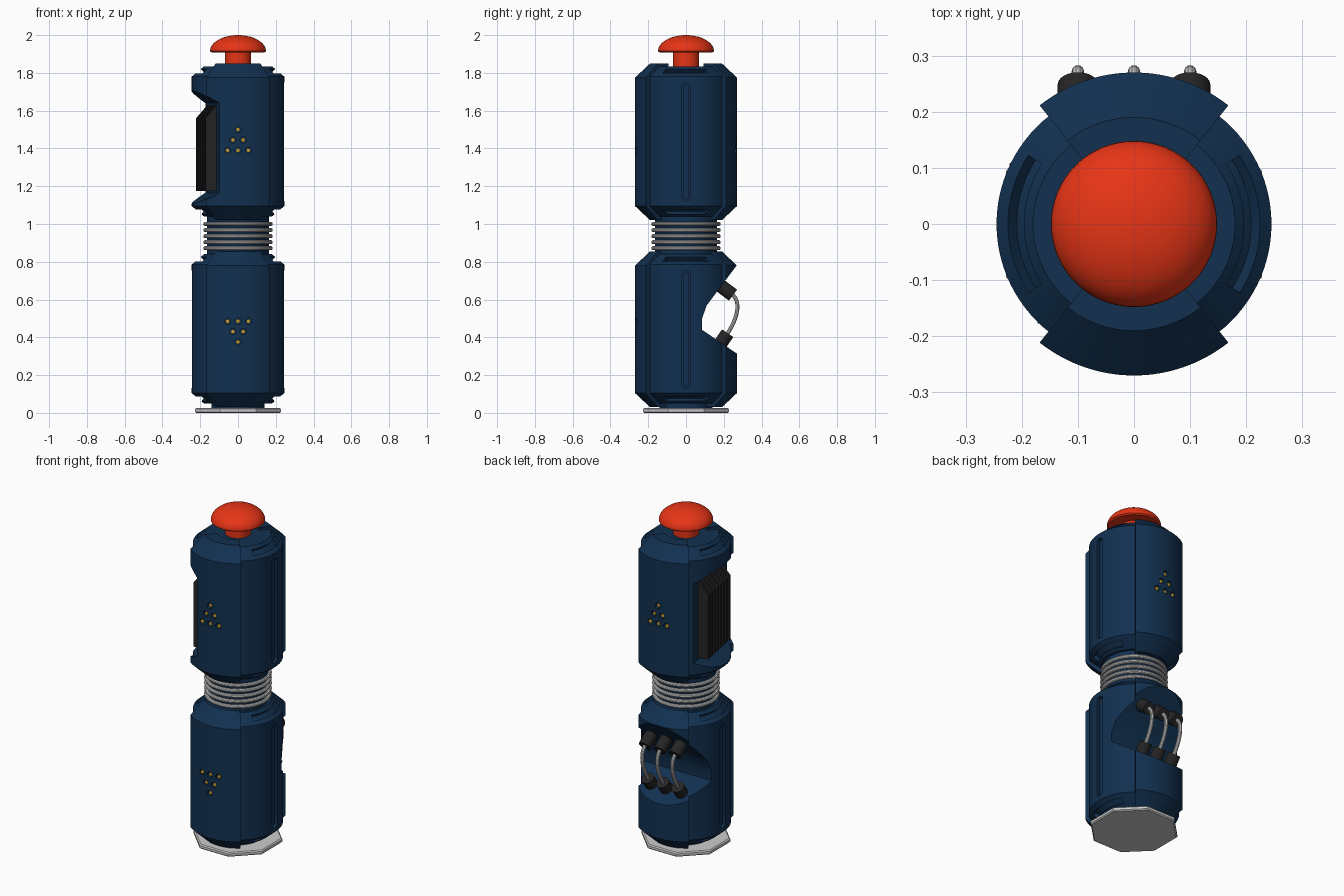
import bpy, bmesh
from math import sin, cos, pi, radians
from mathutils import Vector

if "Cube" in bpy.data.objects:
    bpy.data.objects.remove(bpy.data.objects["Cube"])


def material(name, rgb):
    m = bpy.data.materials.new(name)
    m.diffuse_color = (*rgb, 1)
    m.use_nodes = True
    m.node_tree.nodes["Principled BSDF"].inputs["Base Color"].default_value = m.diffuse_color
    return m


BLUE = material("navy_paint", (0.006, 0.03, 0.08))
RED = material("red_plastic", (0.8, 0.035, 0.008))
DARK = material("dark_rubber", (0.018, 0.018, 0.018))
GOLD = material("gold_pin", (0.6, 0.34, 0.03))


def lathe(bm, prof, a0=0, a1=2 * pi, n=96):
    """Revolve a closed (r, z) profile; capped when it is only a sector."""
    full = abs(a1 - a0 - 2 * pi) < 1e-6
    rings = []
    for i in range(n if full else n + 1):
        a = a0 + (a1 - a0) * i / n
        rings.append([bm.verts.new((r * cos(a), r * sin(a), z)) for r, z in prof])
    k = len(prof)
    for i in range(n):
        A, B = rings[i], rings[(i + 1) % len(rings)]
        for j in range(k):
            bm.faces.new((A[j], A[(j + 1) % k], B[(j + 1) % k], B[j]))
    if not full:
        bm.faces.new(rings[0])
        bm.faces.new(rings[-1])


def prism(bm, pts, lo, hi, place):
    """Extrude a 2D outline from lo to hi; place(u, v, w) gives the position."""
    A = [bm.verts.new(place(u, v, lo)) for u, v in pts]
    B = [bm.verts.new(place(u, v, hi)) for u, v in pts]
    bm.faces.new(A)
    bm.faces.new(B)
    for i in range(len(pts)):
        j = (i + 1) % len(pts)
        bm.faces.new((A[i], A[j], B[j], B[i]))


def circle(x, y, r, n=20):
    return [(x + r * cos(2 * pi * i / n), y + r * sin(2 * pi * i / n)) for i in range(n)]


def stadium(half, z0, z1, n=8):
    top = [(half * cos(pi * i / n), z1 - half + half * sin(pi * i / n)) for i in range(n + 1)]
    return top + [(-u, z0 + z1 - v) for u, v in top]


def finish(bm, name, mat=None):
    bmesh.ops.remove_doubles(bm, verts=bm.verts, dist=1e-5)
    bmesh.ops.recalc_face_normals(bm, faces=bm.faces)
    me = bpy.data.meshes.new(name)
    bm.to_mesh(me)
    bm.free()
    ob = bpy.data.objects.new(name, me)
    bpy.context.collection.objects.link(ob)
    if mat:
        me.materials.append(mat)
    return ob


def smooth(ob):
    bpy.ops.object.select_all(action='DESELECT')
    ob.select_set(True)
    bpy.context.view_layer.objects.active = ob
    bpy.ops.object.shade_smooth_by_angle(angle=radians(25))


def boolean(ob, other, op):
    bpy.context.view_layer.objects.active = ob
    m = ob.modifiers.new("bool", 'BOOLEAN')
    m.object, m.operation, m.solver = other, op, 'EXACT'
    bpy.ops.object.modifier_apply(modifier=m.name)
    bpy.data.objects.remove(other)


# direction the vent faces, and the horizontal direction along it
VA = radians(190)
VD, VT = Vector((cos(VA), sin(VA), 0)), Vector((-sin(VA), cos(VA), 0))


def vent_place(u, v, w):
    return VD * u + VT * w + Vector((0, 0, v))


def back_place(u, v, w):
    return (w, u, v)


def dots(z, flip):
    return [((i - row / 2) * 0.055, z + flip * (0.055 - row * 0.055))
            for row in range(3) for i in range(row + 1)]


# ---- two body halves: core, raised front/back panels, recesses ----
def build_body(name, z0, z1, dot_sets, slot_sides, notch, notch_w, place):
    bm = bmesh.new()
    lathe(bm, [(0, z0 + .02), (.18, z0 + .02), (.245, z0 + .075),
               (.245, z1 - .07), (.18, z1 - .015), (0, z1 - .015)])
    body = finish(bm, name, BLUE)
    bm = bmesh.new()
    for mid in (-90, 90):
        lathe(bm, [(.12, z0), (.19, z0), (.27, z0 + .075), (.27, z1 - .075), (.19, z1), (.12, z1)],
              radians(mid - 38.5), radians(mid + 38.5), 32)
    boolean(body, finish(bm, "panel_tmp"), 'UNION')
    bm = bmesh.new()
    prism(bm, notch, -notch_w, notch_w, place)
    boolean(body, finish(bm, "notch_tmp"), 'DIFFERENCE')
    bm = bmesh.new()
    for s in slot_sides:  # long grooves down the sides
        prism(bm, stadium(.024, z0 + .10, z1 - .10), .224, .3, lambda u, v, w: (s * w, u, v))
    for mid in (0, 180):  # curved slots in the bevels
        for base, sgn in ((z0, 1), (z1, -1)):
            prof = [(.209, .071), (.181, .047), (.215, .007), (.243, .031)]
            lathe(bm, [(r, base + sgn * h) for r, h in prof],
                  radians(mid - 33), radians(mid + 33), 20)
    for side, z, flip in dot_sets:
        for x, zz in dots(z, flip):
            prism(bm, circle(x, zz, .017), .25, .3, lambda u, v, w: (u, side * w, v))
    boolean(body, finish(bm, "detail_tmp"), 'DIFFERENCE')
    smooth(body)
    # raised strips inside the grooves
    bm = bmesh.new()
    for s in slot_sides:
        prism(bm, stadium(.014, z0 + .11, z1 - .11), .215, .234, lambda u, v, w: (s * w, u, v))
    finish(bm, name + "_groove_strips", BLUE)
    # gold pins in the holes
    bm = bmesh.new()
    for side, z, flip in dot_sets:
        for x, zz in dots(z, flip):
            prism(bm, circle(x, zz, .011), .24, .26, lambda u, v, w: (u, side * w, v))
    finish(bm, name + "_pins", GOLD)


build_body("lower_body", .03, .855, [(-1, .43, -1)], (1, -1),
           [(.32, .85), (.11, .57), (.085, .5), (.085, .44), (.32, .279)], .3, back_place)
build_body("upper_body", 1.02, 1.85, [(-1, 1.445, 1), (1, 1.445, 1)], (1,),
           [(.14, 1.165), (.14, 1.64), (.3, 1.74), (.3, 1.075)], .32, vent_place)

# ---- neck with metal rings ----
bm = bmesh.new()
lathe(bm, [(0, .81), (.165, .81), (.165, 1.06), (0, 1.06)])
smooth(finish(bm, "neck", BLUE))
bm = bmesh.new()
for i in range(5):
    lathe(bm, circle(.173, .872 + .032 * i, .011, 10), n=64)
smooth(finish(bm, "neck_rings"))

# ---- push button ----
dome = [(.148 * cos(pi / 2 * i / 14), 1.915 + .085 * sin(pi / 2 * i / 14)) for i in range(15)]
bm = bmesh.new()
lathe(bm, [(0, 1.8), (.07, 1.8), (.07, 1.912), (.14, 1.908)] + dome, n=64)
smooth(finish(bm, "push_button", RED))

# ---- octagonal base plate and its post ----
bm = bmesh.new()
lathe(bm, [(0, 0), (.24, 0), (.247, .006), (.247, .02), (.24, .026), (0, .026)],
      radians(22.5), radians(382.5), 8)
finish(bm, "base_plate")
bm = bmesh.new()
lathe(bm, [(0, .02), (.14, .02), (.14, .07), (0, .07)], n=48)
smooth(finish(bm, "base_post", BLUE))

# ---- vent fins ----
bm = bmesh.new()
fin = [(.13, 1.175), (.2, 1.175), (.2, 1.56), (.13, 1.64)]
for i in range(8):
    c = -.134 + i * .268 / 7
    prism(bm, fin, c - .011, c + .011, vent_place)
core = [(.13, 1.18), (.183, 1.18), (.183, 1.565), (.13, 1.625)]
prism(bm, core, -.14, .14, vent_place)
finish(bm, "vent_fins", DARK)

# ---- three hoses with end fittings in the rear recess ----
ends = [(Vector((0, .22, .645)), Vector((0, .8, -.6))),
        (Vector((0, .2, .392)), Vector((0, .566, .825)))]
for x in (-.1, 0, .1):
    off = Vector((x, 0, 0))
    bm = bmesh.new()
    for c, nrm in ends:
        side = Vector((1, 0, 0)).cross(nrm)
        prism(bm, circle(0, 0, .036, 24), -.05, .036,
              lambda u, v, w: off + c + Vector((u, 0, 0)) + side * v + nrm * w)
    smooth(finish(bm, "hose_fittings", DARK))
    (c0, n0), (c1, n1) = ends
    p = [c0 + n0 * .03, c0 + n0 * .092, c1 + n1 * .13, c1 + n1 * .03]
    bm = bmesh.new()
    rings = []
    for i in range(17):
        t = i / 16
        q = 1 - t
        pos = p[0] * q**3 + p[1] * 3 * q * q * t + p[2] * 3 * q * t * t + p[3] * t**3
        tan = ((p[1] - p[0]) * q * q + (p[2] - p[1]) * 2 * q * t + (p[3] - p[2]) * t * t).normalized()
        side = Vector((1, 0, 0)).cross(tan)
        rings.append([bm.verts.new(off + pos + Vector((u, 0, 0)) + side * v)
                      for u, v in circle(0, 0, .011, 10)])
    for A, B in zip(rings, rings[1:]):
        for j in range(10):
            bm.faces.new((A[j], A[(j + 1) % 10], B[(j + 1) % 10], B[j]))
    smooth(finish(bm, "hose"))
